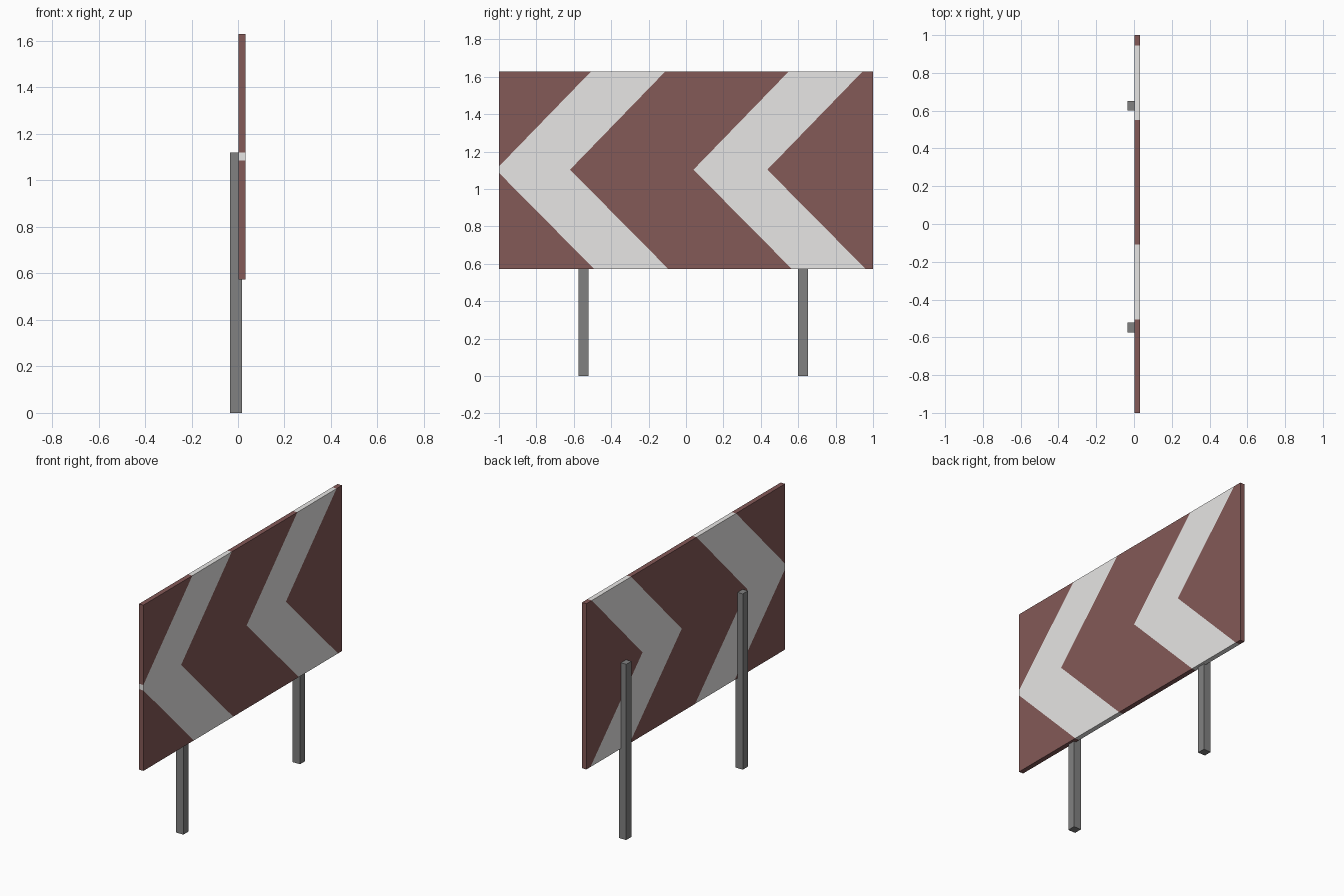
import bpy, bmesh
from mathutils import Vector

if "Cube" in bpy.data.objects:
    bpy.data.objects.remove(bpy.data.objects["Cube"])


def material(name, rgb):
    m = bpy.data.materials.new(name)
    m.diffuse_color = (*rgb, 1.0)
    m.use_nodes = True
    m.node_tree.nodes["Principled BSDF"].inputs["Base Color"].default_value = m.diffuse_color
    return m


RED = material("dull red", (0.23, 0.10, 0.095))
WHITE = material("off white", (0.80, 0.79, 0.78))
GREY = material("post grey", (0.22, 0.22, 0.22))


def box_bmesh(lo, hi):
    lo, hi = Vector(lo), Vector(hi)
    bm = bmesh.new()
    bmesh.ops.create_cube(bm, size=1.0)
    for v in bm.verts:
        v.co = Vector([lo[i] + (v.co[i] + 0.5) * (hi[i] - lo[i]) for i in range(3)])
    return bm


def finish(bm, name, mats):
    me = bpy.data.meshes.new(name)
    bm.normal_update()
    bm.to_mesh(me)
    bm.free()
    for m in mats:
        me.materials.append(m)
    ob = bpy.data.objects.new(name, me)
    bpy.context.collection.objects.link(ob)


# Sign board, cut along the chevron edges
TIP_Z = 1.103
TIPS = (-1.017, -0.62, 0.04, 0.435)      # y of each chevron point
SLOPE_UP, SLOPE_DOWN = 0.97, 0.99        # y shift per unit of height

bm = box_bmesh((0.002, -1.0, 0.573), (0.033, 1.0, 1.629))


def cut(point, normal, faces):
    geom = set(faces)
    for f in faces:
        geom.update(f.edges)
        geom.update(f.verts)
    bmesh.ops.bisect_plane(bm, geom=list(geom), dist=1e-5,
                           plane_co=point, plane_no=normal)


cut((0, 0, TIP_Z), (0, 0, 1), bm.faces[:])
for side, slope in ((1, SLOPE_UP), (-1, SLOPE_DOWN)):
    for tip in TIPS:
        half = [f for f in bm.faces
                if (f.calc_center_median().z - TIP_Z) * side > 0]
        cut((0, tip, TIP_Z), (0, 1, -side * slope), half)

# White between the first and second edge of each chevron
for f in bm.faces:
    c = f.calc_center_median()
    dz = c.z - TIP_Z
    y = c.y - (dz * SLOPE_UP if dz > 0 else -dz * SLOPE_DOWN)
    f.material_index = int(TIPS[0] < y < TIPS[1] or TIPS[2] < y < TIPS[3])
finish(bm, "sign_board", [RED, WHITE])

# Two square posts set into the back of the board
for name, y in (("left_post", -0.548), ("right_post", 0.626)):
    finish(box_bmesh((-0.035, y - 0.026, 0.0), (0.017, y + 0.026, 1.12)), name, [GREY])
